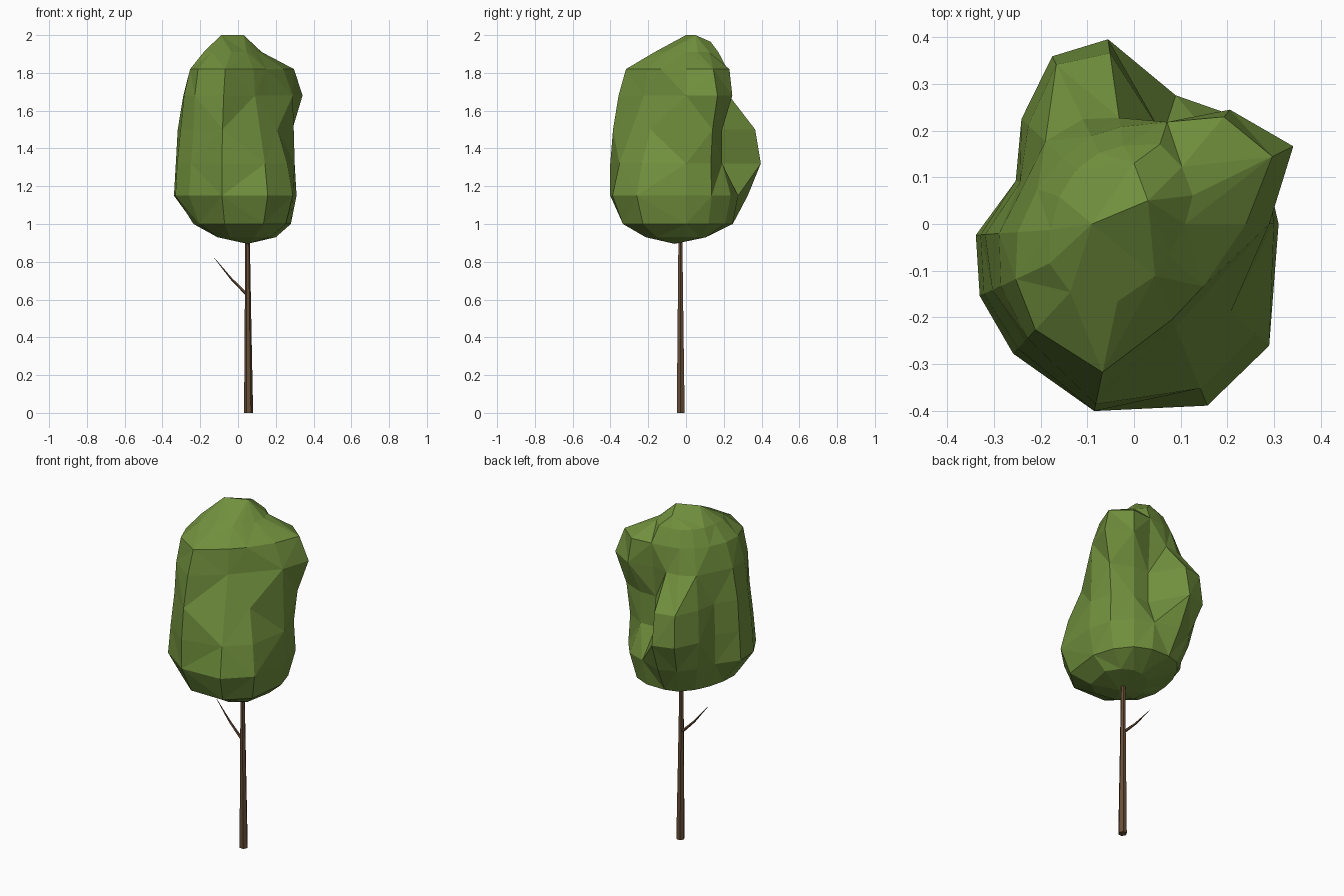
import bpy, bmesh, math
from mathutils import Vector

if "Cube" in bpy.data.objects:
    bpy.data.objects.remove(bpy.data.objects["Cube"])


def material(name, rgb):
    m = bpy.data.materials.new(name)
    m.diffuse_color = (*rgb, 1)
    m.use_nodes = True
    m.node_tree.nodes["Principled BSDF"].inputs["Base Color"].default_value = m.diffuse_color
    return m


leaf = material("leaf green", (0.165, 0.28, 0.047))
bark = material("bark brown", (0.135, 0.075, 0.038))


def finish(bm, name, mat):
    bmesh.ops.recalc_face_normals(bm, faces=bm.faces[:])
    me = bpy.data.meshes.new(name)
    bm.to_mesh(me)
    bm.free()
    me.materials.append(mat)
    ob = bpy.data.objects.new(name, me)
    bpy.context.collection.objects.link(ob)
    return ob


def tube(name, path, sides, mat):
    """Tapered limb through (x, y, z, radius) points."""
    bm = bmesh.new()
    pts = [Vector(p[:3]) for p in path]
    rings = []
    for i, p in enumerate(pts):
        d = (pts[min(i + 1, len(pts) - 1)] - pts[max(i - 1, 0)]).normalized()
        u = d.cross(Vector((0, 1, 0))).normalized()
        v = d.cross(u)
        r = path[i][3]
        rings.append([bm.verts.new(p + r * (u * math.cos(a) + v * math.sin(a)))
                      for a in (math.tau * k / sides for k in range(sides))])
    for a, b in zip(rings, rings[1:]):
        for k in range(sides):
            j = (k + 1) % sides
            bm.faces.new((a[k], a[j], b[j], b[k]))
    bm.faces.new(rings[0])
    bm.faces.new(rings[-1])
    return finish(bm, name, mat)


# Trunk and small side branch
tube("trunk", [(0.056, -0.028, 0, 0.024), (0.053, -0.029, 0.45, 0.018),
               (0.05, -0.03, 1.0, 0.011)], 6, bark)
tube("side_branch", [(0.05, -0.03, 0.625, 0.009), (-0.035, -0.026, 0.71, 0.006),
                     (-0.125, -0.022, 0.82, 0.001)], 5, bark)

# Crown: lumpy faceted loft, one radius per direction at each height
angles = [0, 26, 50, 72, 98, 116, 137, 160, 184, 205, 227, 258, 292, 318]
rings = [
    (0.93, [.20, .17, .14, .11, .09, .08, .07, .07, .08, .12, .16, .20, .23, .23]),
    (1.00, [.28, .27, .27, .26, .25, .25, .23, .22, .23, .26, .30, .34, .36, .34]),
    (1.15, [.31, .31, .31, .29, .33, .32, .29, .27, .34, .365, .38, .41, .42, .39]),
    (1.32, [.30, .30, .25, .20, .40, .40, .33, .27, .33, .355, .365, .41, .38, .35]),
    (1.50, [.295, .32, .25, .20, .37, .38, .31, .26, .32, .335, .345, .395, .31, .28]),
    (1.68, [.29, .38, .32, .22, .23, .25, .26, .25, .29, .315, .335, .365, .24, .215]),
    (1.82, [.24, .33, .30, .23, .21, .21, .21, .22, .25, .28, .31, .325, .22, .20]),
    (1.91, [.11, .14, .16, .18, .17, .17, .17, .17, .18, .20, .20, .17, .12, .10]),
]
bm = bmesh.new()
loops = [[bm.verts.new((r * math.cos(math.radians(a)), r * math.sin(math.radians(a)), z))
          for a, r in zip(angles, radii)] for z, radii in rings]
n = len(angles)
for i, (lo, hi) in enumerate(zip(loops, loops[1:])):
    for k in range(n):
        j = (k + 1) % n
        if (i + k) % 2:
            tris = ((lo[k], lo[j], hi[j]), (lo[k], hi[j], hi[k]))
        else:
            tris = ((lo[k], lo[j], hi[k]), (lo[j], hi[j], hi[k]))
        for t in tris:
            bm.faces.new(t)

# Crown underside and three-point top
base = bm.verts.new((0.05, -0.06, 0.895))
peaks = [bm.verts.new(p) for p in ((-0.09, 0, 2), (0.03, 0.05, 2), (0, 0.13, 1.965))]
bm.faces.new(peaks)
for k in range(n):
    a, b = loops[-1][k], loops[-1][(k + 1) % n]
    pa, pb = (min(peaks, key=lambda p: (p.co - v.co).length) for v in (a, b))
    bm.faces.new((a, b, pa))
    if pa != pb:
        bm.faces.new((b, pb, pa))
    bm.faces.new((loops[0][k], base, loops[0][(k + 1) % n]))
finish(bm, "crown", leaf)
